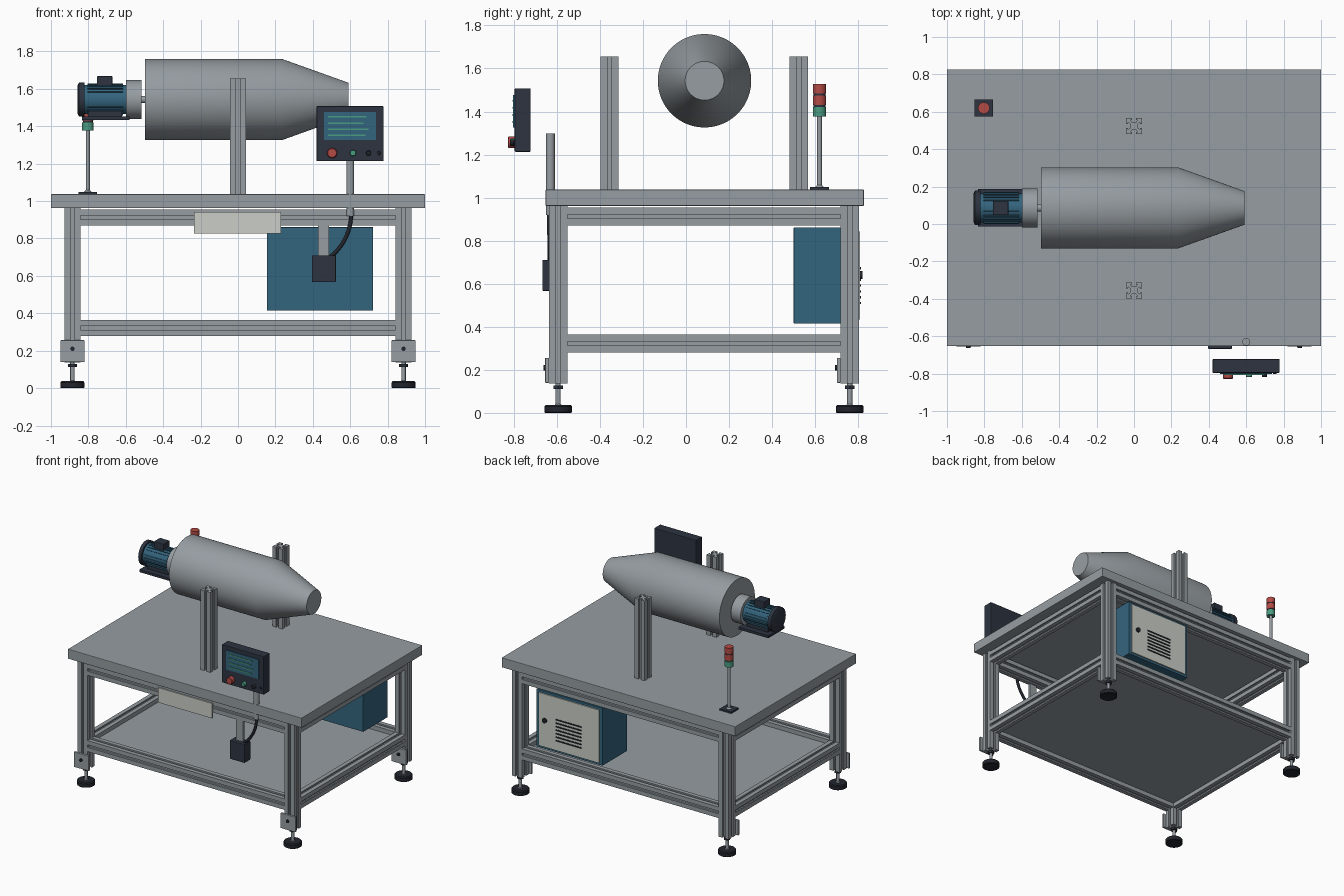
import bpy, bmesh, math
from mathutils import Matrix, Vector

if "Cube" in bpy.data.objects:
    bpy.data.objects.remove(bpy.data.objects["Cube"])


def mat(name, r, g, b):
    m = bpy.data.materials.new(name)
    m.diffuse_color = (r, g, b, 1)
    m.use_nodes = True
    m.node_tree.nodes["Principled BSDF"].inputs["Base Color"].default_value = m.diffuse_color
    return m


GREY = mat("grey_metal", .305, .337, .361)
WHITE = mat("off_white", .60, .62, .57)
TEAL = mat("teal_paint", .034, .130, .210)
DARK = mat("dark_plastic", .026, .034, .051)
BLACK = mat("black_rubber", .015, .018, .026)
RED = mat("signal_red", .46, .07, .06)
GREEN = mat("signal_green", .07, .33, .22)


def finish(name, bm, m, smooth=False):
    bmesh.ops.recalc_face_normals(bm, faces=bm.faces)
    me = bpy.data.meshes.new(name)
    bm.to_mesh(me)
    bm.free()
    me.materials.append(m)
    ob = bpy.data.objects.new(name, me)
    bpy.context.collection.objects.link(ob)
    if smooth:
        bpy.ops.object.select_all(action='DESELECT')
        bpy.context.view_layer.objects.active = ob
        ob.select_set(True)
        bpy.ops.object.shade_smooth_by_angle(angle=math.radians(30))
    return ob


def box(name, m, x, y, z, bevel=0):
    """Box from three (min, max) ranges."""
    bm = bmesh.new()
    bmesh.ops.create_cube(bm, size=1)
    for v in bm.verts:
        v.co = [(a + b) / 2 + c * (b - a) for (a, b), c in zip((x, y, z), v.co)]
    if bevel:
        bmesh.ops.bevel(bm, geom=bm.edges[:], offset=bevel, segments=2, affect='EDGES', profile=.5)
    return finish(name, bm, m)


AXES = {'X': Matrix.Rotation(math.pi / 2, 4, 'Y'),
        'Y': Matrix.Rotation(-math.pi / 2, 4, 'X'),
        'Z': Matrix.Identity(4)}


def lathe(name, m, origin, axis, profile, n=48):
    """Solid of revolution; profile is (distance along axis, radius)."""
    bm = bmesh.new()
    rings = [[bm.verts.new((r * math.cos(2 * math.pi * i / n), r * math.sin(2 * math.pi * i / n), d))
              for i in range(n)] for d, r in profile]
    for a, b in zip(rings, rings[1:]):
        for i in range(n):
            bm.faces.new((a[i], a[(i + 1) % n], b[(i + 1) % n], b[i]))
    bm.faces.new(rings[0])
    bm.faces.new(rings[-1])
    bm.transform(Matrix.Translation(origin) @ AXES[axis])
    return finish(name, bm, m, True)


H = .0425  # half width of the slotted profile


def extrusion(name, start, length, axis):
    """Square aluminium profile with a T-slot on each side."""
    side = [(H, -H), (H, -.010), (H - .010, -.010), (H - .010, -.020), (H - .022, -.011),
            (H - .022, .011), (H - .010, .020), (H - .010, .010), (H, .010)]
    pts = []
    for k in range(4):
        c, s = round(math.cos(k * math.pi / 2)), round(math.sin(k * math.pi / 2))
        pts += [(x * c - y * s, x * s + y * c) for x, y in side]
    bm = bmesh.new()
    f = bm.faces.new([bm.verts.new((x, y, 0)) for x, y in pts])
    ext = bmesh.ops.extrude_face_region(bm, geom=[f])
    bmesh.ops.translate(bm, vec=(0, 0, length),
                        verts=[g for g in ext['geom'] if isinstance(g, bmesh.types.BMVert)])
    if not any(len(q.verts) > 4 and abs(q.calc_center_median().z) < 1e-6 for q in bm.faces):
        bm.faces.new([v for v in bm.verts if v.co.z < 1e-6])
    bm.transform(Matrix.Translation(start) @ AXES[axis])
    return finish(name, bm, GREY)


YC = .086                    # table centre in y
LX, FY, BY = .885, -.594, .761  # leg centres

# Table top and lower shelf
box("table_top", GREY, (-1, 1), (-.652, .826), (.962, 1.037), .003)
box("lower_shelf", GREY, (-LX, LX), (FY, BY), (.312, .33))

# Legs, feet and foot brackets
for sx, sn in ((-1, "left"), (1, "right")):
    for y, yn in ((FY, "front"), (BY, "back")):
        n = f"{yn}_{sn}"
        x = sx * LX
        extrusion(f"{n}_leg", (x, y, .136), .827, 'Z')
        lathe(f"{n}_foot_pad", BLACK, (x, y, 0), 'Z',
              [(0, .06), (.003, .064), (.03, .064), (.037, .058)])
        lathe(f"{n}_foot_stem", GREY, (x, y, .03), 'Z', [(0, .022), (.012, .012), (.11, .012)], 24)
        lathe(f"{n}_foot_nut", DARK, (x, y, .112), 'Z', [(0, .025), (.016, .025)], 6)
        box(f"{n}_foot_bracket", GREY, (x - .064, x + .064), (y - H - .018, y - H), (.14, .256), .003)
        lathe(f"{n}_bracket_bolt", BLACK, (x, y - H - .026, .21), 'Y', [(0, .012), (.012, .012)], 16)

# Rails
for z, zn in ((.912, "upper"), (.322, "lower")):
    for y, yn in ((FY, "front"), (BY, "back")):
        extrusion(f"{zn}_{yn}_rail", (-LX + H, y, z), 2 * (LX - H), 'X')
    for x, xn in ((-LX, "left"), (LX, "right")):
        extrusion(f"{zn}_{xn}_rail", (x, FY + H, z), BY - FY - 2 * H, 'Y')

# Upright posts beside the drum
for y, yn in ((-.355, "front"), (.524, "back")):
    extrusion(f"{yn}_post", (0, y, 1.037), .618, 'Z')

# Drum with tapered end, drive shaft and gearbox
ZC = 1.543
lathe("drum", GREY, (0, YC, ZC), 'X', [(-.498, .217), (.235, .217), (.59, .09)], 96)
lathe("drive_shaft", GREY, (0, YC, ZC), 'X', [(-.53, .019), (-.49, .019)], 24)
lathe("gearbox", GREY, (0, YC, ZC), 'X', [(-.6, .104), (-.517, .104)], 64)

# Motor with cooling ribs, fan cover, base and terminal box
lathe("motor_body", TEAL, (0, YC, ZC), 'X', [(-.825, .078), (-.6, .078)])
bm = bmesh.new()
for i in range(24):
    t = 2 * math.pi * i / 24
    bmesh.ops.create_cube(bm, size=1, matrix=Matrix.Translation((-.71, YC, ZC)) @ Matrix.Rotation(t, 4, 'X')
                          @ Matrix.Translation((0, 0, .078)) @ Matrix.Diagonal((.19, .005, .014, 1)))
finish("motor_ribs", bm, TEAL)
lathe("fan_cover", DARK, (0, YC, ZC), 'X', [(-.857, .078), (-.85, .092), (-.822, .092)])
box("motor_base", DARK, (-.835, -.58), (YC - .1, YC + .1), (1.433, 1.452))
box("motor_base_web", DARK, (-.8, -.62), (YC - .055, YC + .055), (1.45, 1.485))
box("terminal_box", DARK, (-.755, -.672), (YC - .038, YC + .038), (1.61, 1.668), .004)

# Signal tower
BX, BYY = -.803, .62
box("tower_base", DARK, (BX - .05, BX + .05), (BYY - .045, BYY + .045), (1.037, 1.049))
lathe("tower_pole", GREY, (BX, BYY, 1.049), 'Z', [(0, .02), (.01, .011), (.34, .011)], 24)
for i, (m, n) in enumerate(((GREEN, "green"), (RED, "lower_red"), (RED, "upper_red"))):
    z = 1.377 + i * .053
    lathe(f"tower_{n}_lamp", m, (BX, BYY, z), 'Z', [(0, .031), (.044, .031)], 32)
    if i < 2:
        lathe(f"tower_spacer_{i + 1}", DARK, (BX, BYY, z + .044), 'Z', [(0, .027), (.009, .027)], 32)

# Control console with screen, readout lines and buttons
box("console_case", DARK, (.42, .778), (-.796, -.722), (1.213, 1.508), .004)
box("console_screen", TEAL, (.46, .737), (-.803, -.79), (1.326, 1.476))
for i, w in enumerate((.205, .19, .215, .2)):
    z = 1.45 - i * .033
    box(f"readout_line_{i + 1}", GREEN, (.482, .482 + w), (-.807, -.802), (z - .004, z + .004))
for n, m, x, r, y in (("stop", RED, .503, .027, -.828), ("start", GREEN, .615, .017, -.818),
                      ("mode", BLACK, .698, .014, -.818), ("reset", BLACK, .752, .01, -.802)):
    lathe(f"{n}_button", m, (x, y, 1.257), 'Y', [(0, r * .85), (.004, r), (-y - .79, r)], 32)
lathe("console_post", GREY, (.6, -.63, .92), 'Z', [(0, .021), (.377, .021)], 32)

# Switch box hung on a bracket, fed by a cable from the post
box("switch_bracket", GREY, (.428, .487), (-.636, -.615), (.69, .88))
box("switch_box", DARK, (.396, .523), (-.667, -.595), (.567, .71), .003)
cu = bpy.data.curves.new("switch_cable", 'CURVE')
cu.dimensions = '3D'
cu.bevel_depth = .011
cu.bevel_resolution = 3
sp = cu.splines.new('BEZIER')
sp.bezier_points.add(1)
for p, co, d in zip(sp.bezier_points, ((.605, -.634, .93), (.49, -.634, .70)), ((0, 0, -.09), (-.07, 0, -.05))):
    p.co = co
    p.handle_left, p.handle_right = Vector(co) - Vector(d), Vector(co) + Vector(d)
cable = bpy.data.objects.new("switch_cable", cu)
cu.materials.append(BLACK)
bpy.context.collection.objects.link(cable)

# Blank front plate
box("front_plate", WHITE, (-.235, .23), (-.645, -.636), (.826, .941))

# Electrical cabinet with door, vents and lock at the back
box("cabinet", TEAL, (.155, .722), (.5, .80), (.415, .861), .003)
box("cabinet_door", WHITE, (.18, .697), (.798, .809), (.433, .843))
for i in range(7):
    z = .51 + i * .027
    box(f"door_vent_{i + 1}", BLACK, (.33, .55), (.806, .813), (z - .005, z + .005))
lathe("door_lock", BLACK, (.642, .805, .64), 'Y', [(0, .018), (.016, .018)], 24)
